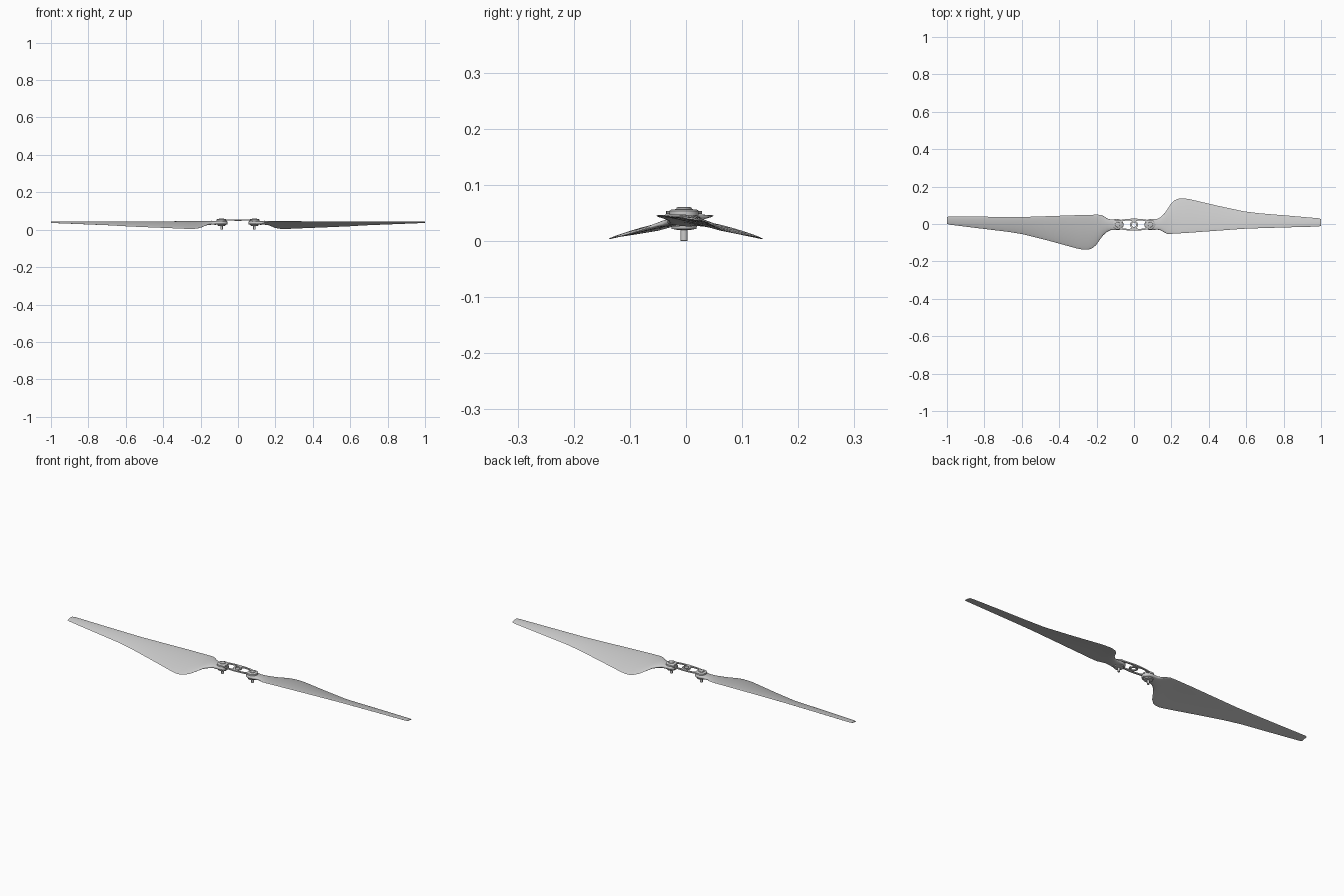
import bpy, bmesh, math

if "Cube" in bpy.data.objects:
    bpy.data.objects.remove(bpy.data.objects["Cube"])

Y0 = -0.0035      # hub axis offset
PX = 0.088        # pivot distance from hub centre


def finish(name, bm, loc=(0, 0, 0), rot=0.0, angle=35):
    bmesh.ops.remove_doubles(bm, verts=bm.verts, dist=1e-5)
    bmesh.ops.recalc_face_normals(bm, faces=bm.faces)
    me = bpy.data.meshes.new(name)
    bm.to_mesh(me)
    bm.free()
    ob = bpy.data.objects.new(name, me)
    bpy.context.collection.objects.link(ob)
    ob.location = loc
    ob.rotation_euler[2] = rot
    bpy.ops.object.select_all(action='DESELECT')
    ob.select_set(True)
    bpy.context.view_layer.objects.active = ob
    bpy.ops.object.shade_smooth_by_angle(angle=math.radians(angle))
    return ob


def lathe(name, profile, loc, n=32):
    bm = bmesh.new()
    rings = [[bm.verts.new((r * math.cos(2 * math.pi * i / n), r * math.sin(2 * math.pi * i / n), z))
              for i in range(n)] for r, z in profile]
    for a, b in zip(rings, rings[1:]):
        for i in range(n):
            bm.faces.new((a[i], a[(i + 1) % n], b[(i + 1) % n], b[i]))
    bm.faces.new(rings[0])
    bm.faces.new(rings[-1])
    return finish(name, bm, loc)


# Blade stations from the pivot: x, edge y low/high, edge z low/high, thickness, bluntness
STATIONS = [
    (-0.031, -0.008, 0.008, 0.037, 0.037, 0.016, 0.25),
    (-0.024, -0.020, 0.020, 0.037, 0.037, 0.019, 0.25),
    (-0.012, -0.028, 0.028, 0.037, 0.037, 0.020, 0.25),
    (0.005, -0.030, 0.030, 0.037, 0.037, 0.020, 0.25),
    (0.035, -0.026, 0.030, 0.038, 0.035, 0.020, 0.30),
    (0.055, -0.030, 0.041, 0.041, 0.031, 0.018, 0.40),
    (0.075, -0.042, 0.060, 0.044, 0.026, 0.014, 0.50),
    (0.090, -0.049, 0.082, 0.045, 0.019, 0.011, 0.50),
    (0.110, -0.049, 0.113, 0.045, 0.010, 0.009, 0.50),
    (0.130, -0.048, 0.131, 0.045, 0.006, 0.008, 0.50),
    (0.150, -0.047, 0.139, 0.045, 0.004, 0.007, 0.50),
    (0.175, -0.045, 0.141, 0.045, 0.004, 0.007, 0.50),
    (0.210, -0.043, 0.136, 0.045, 0.006, 0.007, 0.50),
    (0.360, -0.032, 0.101, 0.044, 0.012, 0.006, 0.50),
    (0.500, -0.022, 0.071, 0.043, 0.018, 0.006, 0.50),
    (0.580, -0.019, 0.061, 0.043, 0.023, 0.005, 0.50),
    (0.750, -0.014, 0.047, 0.043, 0.030, 0.005, 0.50),
    (0.900, -0.010, 0.034, 0.043, 0.036, 0.004, 0.50),
    (0.912, -0.006, 0.030, 0.042, 0.037, 0.003, 0.50),
]


def blade(name, side, rot):
    bm = bmesh.new()
    n = 14
    rings = []
    for x, y0, y1, z0, z1, th, p in STATIONS:
        camber = 0.025 * (y1 - y0) if p >= 0.4 else 0
        ring = []
        for k in range(2 * n):
            a = math.pi * k / n
            t = (1 - math.cos(a)) / 2
            s = 1 if k < n else -1
            q = max(0.0, 4 * t * (1 - t))
            z = z0 + (z1 - z0) * t + camber * q + s * th / 2 * q ** p
            ring.append(bm.verts.new((x, y0 + (y1 - y0) * t, z)))
        rings.append(ring)
    for a, b in zip(rings, rings[1:]):
        for i in range(2 * n):
            j = (i + 1) % (2 * n)
            bm.faces.new((a[i], a[j], b[j], b[i]))
    bm.faces.new(rings[0])
    bm.faces.new(rings[-1])
    return finish(name, bm, (side * PX, Y0, 0), rot, 50)


blade("right_blade", 1, 0)
blade("left_blade", -1, math.pi - math.radians(2.2))

# Pivot bolts: stepped cap, collar and lower pin
PIVOT = [(0.010, 0.061), (0.013, 0.060), (0.014, 0.057), (0.023, 0.056), (0.026, 0.054),
         (0.026, 0.046), (0.020, 0.046), (0.020, 0.027), (0.023, 0.027), (0.022, 0.022),
         (0.012, 0.020), (0.0065, 0.020), (0.0065, 0.001), (0.0055, 0.0)]
for side, label in ((1, "right"), (-1, "left")):
    lathe(label + "_pivot_bolt", PIVOT, (side * PX, Y0, 0))


# Hub plate: outline with lightening windows and a shaft hole
def circle(r, n=32):
    return [(r * math.cos(2 * math.pi * i / n), r * math.sin(2 * math.pi * i / n)) for i in range(n)]


def half_width(x):
    return 0.032 - 0.010 * (x / PX) ** 2


xs = [PX * (i / 10 - 1) for i in range(21)]
cap = [(PX + 0.022 * math.cos(a), 0.022 * math.sin(a))
       for a in (math.pi / 2 - math.pi * i / 12 for i in range(1, 12))]
outline = [(x, half_width(x)) for x in xs] + cap
outline += [(x, -half_width(x)) for x in reversed(xs)] + [(-x, -y) for x, y in cap]
arc = [(0.021 * math.cos(a), 0.021 * math.sin(a)) for a in (math.radians(d) for d in range(-60, 61, 15))]
window = arc + [(x, half_width(x) - 0.008) for x in (0.025, 0.04, 0.06)]
window += [(0.066, 0.01), (0.066, -0.01)]
window += [(x, -half_width(x) + 0.008) for x in (0.06, 0.04, 0.025)]

cu = bpy.data.curves.new("hub_outline", 'CURVE')
cu.dimensions = '2D'
cu.fill_mode = 'BOTH'
cu.extrude = 0.003
for pts in (outline, circle(0.012), window, [(-x, y) for x, y in window]):
    sp = cu.splines.new('POLY')
    sp.points.add(len(pts) - 1)
    for p, (x, y) in zip(sp.points, pts):
        p.co = (x, y, 0, 1)
    sp.use_cyclic_u = True
tmp = bpy.data.objects.new("hub_outline", cu)
bpy.context.collection.objects.link(tmp)
bpy.context.view_layer.update()
mesh = bpy.data.meshes.new_from_object(tmp.evaluated_get(bpy.context.evaluated_depsgraph_get()))
bpy.data.objects.remove(tmp)
bm = bmesh.new()
bm.from_mesh(mesh)
finish("hub_plate", bm, (0, Y0, 0.051))

# Raised ring around the shaft hole
ring = [(0.012, 0.047), (0.019, 0.047), (0.019, 0.055), (0.012, 0.055)]
bm = bmesh.new()
loops = [[bm.verts.new((x, y, z)) for x, y in circle(r)] for r, z in ring]
for k in range(4):
    a, b = loops[k], loops[(k + 1) % 4]
    for i in range(32):
        bm.faces.new((a[i], a[(i + 1) % 32], b[(i + 1) % 32], b[i]))
finish("shaft_ring", bm, (0, Y0, 0))
